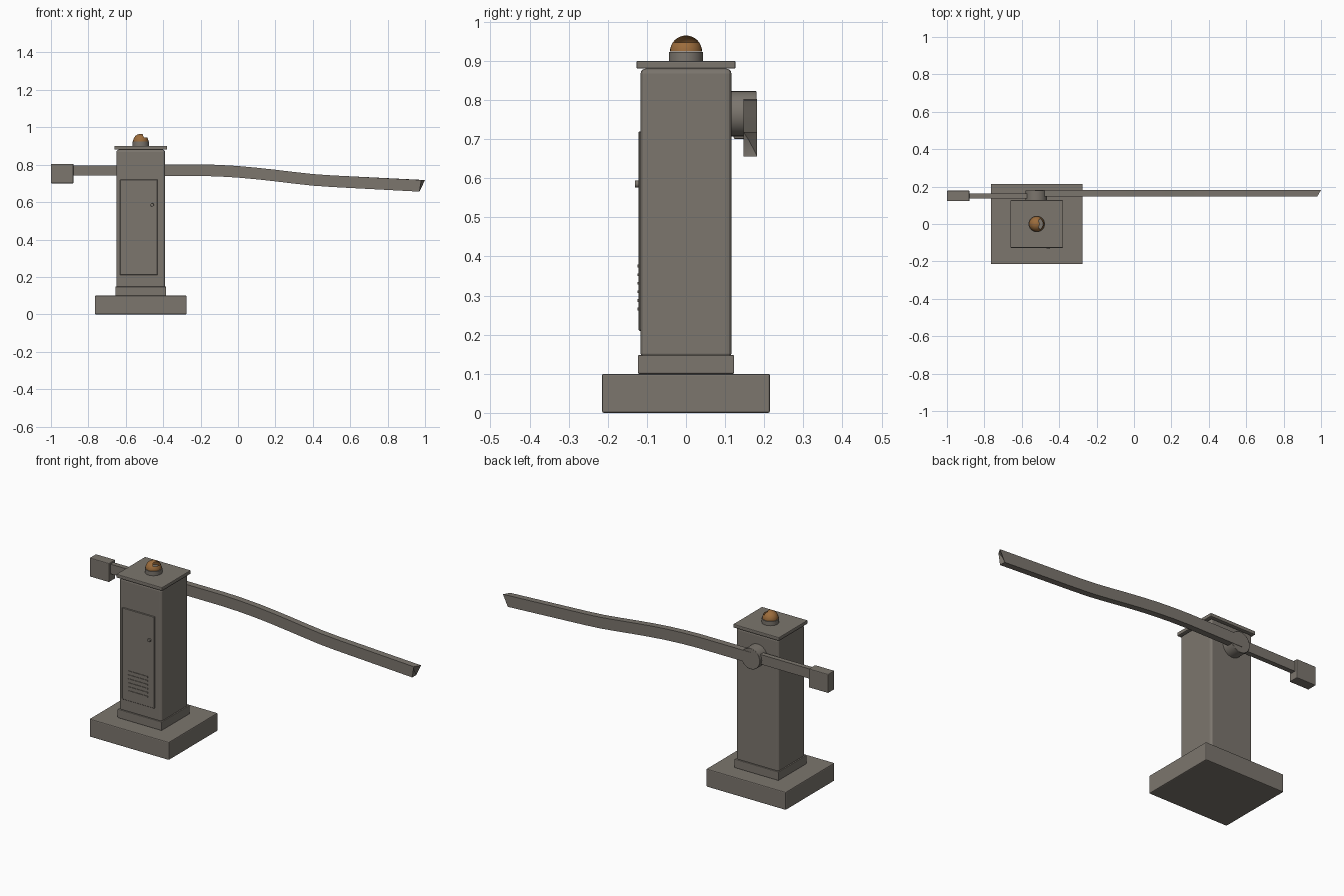
import bpy, bmesh, math
from mathutils import Matrix

cube = bpy.data.objects.get("Cube")
if cube:
    bpy.data.objects.remove(cube, do_unlink=True)


def material(name, colour):
    m = bpy.data.materials.new(name)
    m.use_nodes = True
    m.diffuse_color = colour
    m.node_tree.nodes["Principled BSDF"].inputs["Base Color"].default_value = colour
    return m


GREY = material("warm grey paint", (0.20, 0.18, 0.155, 1))
AMBER = material("amber lens", (0.33, 0.15, 0.045, 1))
POST_X = -0.52


def finish(name, bm, mat, bevel=0, segments=2, smooth=False):
    mesh = bpy.data.meshes.new(name)
    bm.to_mesh(mesh)
    bm.free()
    ob = bpy.data.objects.new(name, mesh)
    bpy.context.collection.objects.link(ob)
    mesh.materials.append(mat)
    if bevel:
        mod = ob.modifiers.new("soft edges", "BEVEL")
        mod.width, mod.segments = bevel, segments
        mod.limit_method = "ANGLE"
    if smooth:
        bpy.ops.object.select_all(action="DESELECT")
        ob.select_set(True)
        bpy.context.view_layer.objects.active = ob
        bpy.ops.object.shade_smooth_by_angle(angle=math.radians(35))
    return ob


def box(name, x, y, z, bevel=0, segments=2):
    """Box from (low, high) ranges on each axis."""
    bm = bmesh.new()
    bmesh.ops.create_cube(bm, size=1)
    for v in bm.verts:
        for i, (lo, hi) in enumerate((x, y, z)):
            v.co[i] = lo if v.co[i] < 0 else hi
    return finish(name, bm, GREY, bevel, segments)


def cylinder(name, centre, radius, depth, axis="Z", bevel=0):
    bm = bmesh.new()
    turn = Matrix.Rotation(math.pi / 2, 4, "X") if axis == "Y" else Matrix()
    bmesh.ops.create_cone(bm, cap_ends=True, segments=32, radius1=radius,
                          radius2=radius, depth=depth,
                          matrix=Matrix.Translation(centre) @ turn)
    return finish(name, bm, GREY, bevel, smooth=True)


def around(half):
    return (POST_X - half, POST_X + half)


# Housing
box("base_slab", around(0.245), (-0.215, 0.215), (0, 0.1), 0.005)
box("plinth", around(0.136), (-0.123, 0.123), (0.1, 0.148), 0.003)
box("housing", around(0.13), (-0.116, 0.116), (0.14, 0.88), 0.012, 3)
box("cap", around(0.141), (-0.127, 0.127), (0.88, 0.9), 0.004)

# Service door with louvres and lock
box("door", (-0.63, -0.43), (-0.121, -0.11), (0.21, 0.72), 0.002, 1)
for i in range(6):
    z = 0.262 + i * 0.022
    box(f"louvre_{i + 1}", (-0.59, -0.47), (-0.124, -0.12), (z, z + 0.007))
cylinder("lock", (-0.459, -0.125, 0.585), 0.009, 0.012, "Y", 0.001)

# Warning lamp with a broken-out patch in its lens
cylinder("lamp_collar", (POST_X, 0, 0.911), 0.044, 0.024)
bm = bmesh.new()
bmesh.ops.create_uvsphere(bm, u_segments=24, v_segments=16, radius=0.041)
doomed = []
for f in bm.faces:
    c = f.calc_center_median()
    azimuth = abs(math.atan2(c.y, c.x))
    if c.z < 0 or (0.022 < c.z < 0.038 and azimuth < 1.1):
        doomed.append(f)
bmesh.ops.delete(bm, geom=doomed, context="FACES")
bmesh.ops.translate(bm, verts=bm.verts, vec=(POST_X, 0, 0.924))
finish("lamp_lens", bm, AMBER, smooth=True)

# Pivot and counterweight
cylinder("pivot", (POST_X - 0.003, 0.146, 0.765), 0.058, 0.068, "Y", 0.002)
box("counter_bar", (-0.89, POST_X), (0.136, 0.163), (0.742, 0.796))
box("counterweight", (-1, -0.88), (0.122, 0.178), (0.70, 0.805), 0.004)

# Sagging boom: (x, centre height) sections, ending in a ragged break
PATH = [(-0.53, 0.771), (-0.2, 0.771), (-0.1, 0.768), (0, 0.762), (0.1, 0.753),
        (0.2, 0.742), (0.3, 0.73), (0.4, 0.719), (0.5, 0.712), (0.97, 0.687)]
bm = bmesh.new()
rings = []
for x, z in PATH:
    rings.append([bm.verts.new((x, y, z + dz)) for y, dz in
                  ((0.147, -0.031), (0.182, -0.031), (0.182, 0.031), (0.147, 0.031))])
for a, b in zip(rings, rings[1:]):
    for i in range(4):
        j = (i + 1) % 4
        bm.faces.new((a[i], a[j], b[j], b[i]))
bm.faces.new(rings[0])
tip = rings[-1]
tip[2].co.x = 1.0
tip[3].co.x = 0.98
notch = bm.verts.new((0.968, 0.162, 0.695))
for i in range(4):
    bm.faces.new((tip[i], tip[(i + 1) % 4], notch))
bmesh.ops.recalc_face_normals(bm, faces=bm.faces)
finish("boom", bm, GREY, smooth=True)
